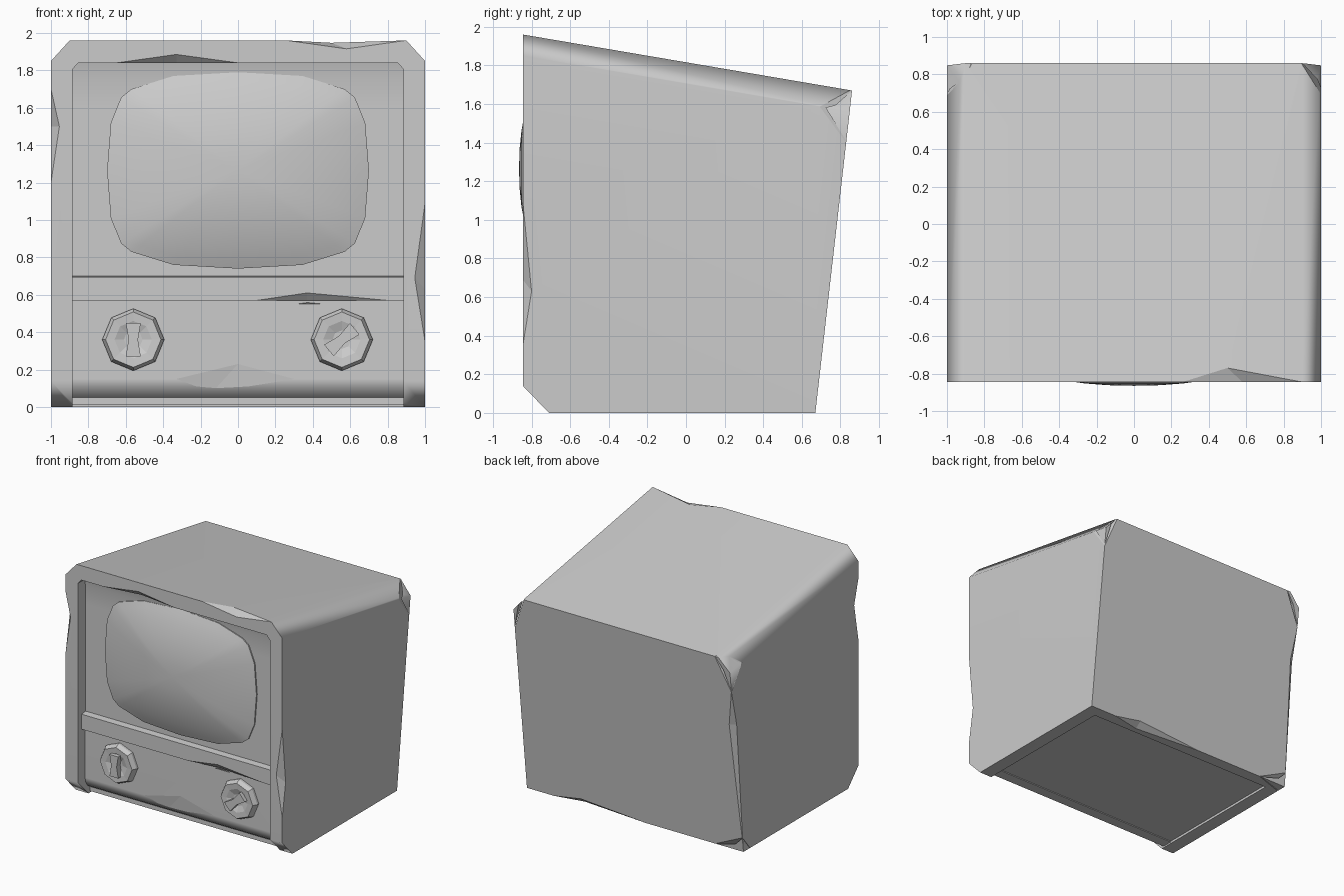
import bpy, bmesh
from math import radians, sin, cos, pi
from mathutils import Vector, Matrix

cube = bpy.data.objects.get("Cube")
if cube:
    bpy.data.objects.remove(cube, do_unlink=True)

GREY = (0.6, 0.6, 0.6, 1)
grey = bpy.data.materials.new("plain grey")
grey.use_nodes = True
grey.diffuse_color = GREY
grey.node_tree.nodes["Principled BSDF"].inputs["Base Color"].default_value = GREY


def finish(name, bm, smooth=None):
    bmesh.ops.recalc_face_normals(bm, faces=bm.faces)
    mesh = bpy.data.meshes.new(name)
    bm.to_mesh(mesh)
    bm.free()
    mesh.materials.append(grey)
    ob = bpy.data.objects.new(name, mesh)
    bpy.context.collection.objects.link(ob)
    if smooth:
        activate(ob)
        bpy.ops.object.shade_smooth_by_angle(angle=radians(smooth))
    return ob


def activate(ob):
    bpy.ops.object.select_all(action='DESELECT')
    ob.select_set(True)
    bpy.context.view_layer.objects.active = ob


def hull(points):
    bm = bmesh.new()
    for p in points:
        bm.verts.new(p)
    bmesh.ops.convex_hull(bm, input=bm.verts)
    bmesh.ops.dissolve_limit(bm, angle_limit=0.01, verts=bm.verts, edges=bm.edges)
    return bm


def mirrored(points):
    return [(s * x, y, z) for x, y, z in points for s in (1, -1)]


def cut(ob, cutter):
    mod = ob.modifiers.new("cut", 'BOOLEAN')
    mod.operation = 'DIFFERENCE'
    mod.solver = 'EXACT'
    mod.object = cutter
    activate(ob)
    bpy.ops.object.modifier_apply(modifier=mod.name)
    bpy.data.objects.remove(cutter, do_unlink=True)


def chip(ob, a, b, p, q):
    """Break a notch from edge a-b, reaching p on one face and q on the other."""
    a, b, p, q = map(Vector, (a, b, p, q))
    m = (p + q) / 2
    pts = [m + (a - m) * 1.2, m + (b - m) * 1.2, p + (p - q) * 0.6, q + (q - p) * 0.6]
    cut(ob, finish("chip_cutter", hull(pts)))


def soften(ob):
    mod = ob.modifiers.new("weighted", 'WEIGHTED_NORMAL')
    mod.keep_sharp = True


def bridge(bm, rings):
    for r0, r1 in zip(rings, rings[1:]):
        n = len(r0)
        for i in range(n):
            bm.faces.new((r0[i], r0[(i + 1) % n], r1[(i + 1) % n], r1[i]))


# Cabinet with sloping roof and back, and a chamfered base
F = -0.845
cabinet = finish("cabinet", hull(mirrored([
    (1, -0.71, 0), (1, F, 0.14), (1, F, 1.85), (0.9, F, 1.96),
    (1, 0.67, 0), (1, 0.848, 1.56), (0.9, 0.86, 1.67)])), 52)

# Front opening and shallow recess underneath
cut(cabinet, finish("opening_cutter", hull(mirrored([
    (x, y, z) for y in (-1.1, -0.68)
    for x, z in ((0.885, -0.2), (0.885, 1.805), (0.855, 1.84))]))))
cut(cabinet, finish("base_cutter", hull(mirrored([
    (0.885, y, z) for y in (-1, 0.57) for z in (-0.2, 0.02)]))))

# Worn edges of the cabinet
for worn in (
    ((1, F, 0.35), (1, F, 1.09), (0.945, F, 0.69), (1, -0.80, 0.63)),
    ((-1, F, 1.2), (-1, F, 1.7), (-0.955, F, 1.5), (-1, -0.79, 1.5)),
    ((0.26, F, 1.96), (0.9, F, 1.96), (0.58, F, 1.915), (0.5, -0.77, 1.947)),
    ((-0.65, F, 1.84), (0, F, 1.84), (-0.33, F, 1.885), (-0.33, -0.8, 1.84)),
    ((-1, 0.83, 1.4), (-0.87, 0.86, 1.67), (-0.98, 0.73, 1.60), (-0.94, 0.85, 1.57)),
    ((1, 0.83, 1.41), (0.9, 0.86, 1.67), (1, 0.72, 1.585), (0.95, 0.855, 1.61)),
    ((-1, 0.68, 0.1), (-1, 0.83, 1.4), (-1, 0.76, 1.1), (-0.95, 0.8, 1.1)),
    ((0.75, 0.67, 0), (-0.1, 0.67, 0), (0.5, 0.676, 0.045), (0.5, 0.62, 0)),
    ((-0.75, 0.67, 0), (-1, 0.685, 0.12), (-0.98, 0.6, 0), (-0.93, 0.676, 0.05)),
):
    chip(cabinet, *worn)
soften(cabinet)

# Recessed front panel with a cross bar and rolled lower edge
profile = [(-0.60, 1.86), (-0.775, 1.86), (-0.75, 1.76), (-0.745, 1.6), (-0.745, 0.70),
           (-0.80, 0.695), (-0.80, 0.57), (-0.755, 0.57), (-0.755, 0.15), (-0.745, 0.11),
           (-0.725, 0.075), (-0.69, 0.05), (-0.69, 0.013), (-0.60, 0.013)]
bm = bmesh.new()
ends = [[bm.verts.new((x, y, z)) for y, z in profile] for x in (-0.886, 0.886)]
bridge(bm, ends)
for end in ends:
    bm.faces.new(end)
panel = finish("front_panel", bm, 35)
chip(panel, (0.1, -0.8, 0.57), (0.8, -0.8, 0.57), (0.37, -0.8, 0.61), (0.37, -0.765, 0.57))
chip(panel, (-0.33, -0.755, 0.15), (0.3, -0.755, 0.15), (0, -0.755, 0.23), (-0.1, -0.742, 0.12))
soften(panel)

# Bulging screen built from shrinking rings of a rounded outline
quarter = [(0.70, 0), (0.68, 0.255), (0.625, 0.39), (0.57, 0.435), (0.345, 0.505)]
outline = quarter + [(0, 0.525)] + [(-x, z) for x, z in quarter[::-1]]
outline += [(-x, -z) for x, z in outline[1:-1]]
bm = bmesh.new()
rings = []
for s, y in [(1, -0.70)] + [(s, -0.865 + 0.108 * s ** 2.2) for s in (1, 0.92, 0.8, 0.6, 0.38, 0.2)]:
    rings.append([bm.verts.new((x * s, y, 1.265 + z * s)) for x, z in outline])
bridge(bm, rings)
tip = bm.verts.new((0, -0.865, 1.265))
for i, v in enumerate(rings[-1]):
    bm.faces.new((v, rings[-1][i - 1], tip))
finish("screen", bm, 40)


# Octagonal dished dials with waisted grips
def dial(name, x, turn):
    place = Matrix.Translation((x, 0, 0.36)) @ Matrix.Rotation(radians(turn), 4, 'Y')
    bm = bmesh.new()
    rings = [[bm.verts.new((x + r * sin(i * pi / 4), y, 0.36 + r * cos(i * pi / 4)))
              for i in range(8)]
             for r, y in ((0.166, -0.74), (0.166, -0.775), (0.148, -0.81), (0.1, -0.807), (0.05, -0.79))]
    bridge(bm, rings)
    bm.faces.new(rings[-1])
    finish(name + "_dial", bm)

    bm = bmesh.new()
    waist = [(0.04, 0.09), (0.025, 0), (0.04, -0.09), (-0.04, -0.09), (-0.025, 0), (-0.04, 0.09)]
    rings = [[bm.verts.new(place @ Vector((px, y, pz))) for px, pz in waist]
             for y in (-0.78, -0.838)]
    bridge(bm, rings)
    for ring in rings:
        bm.faces.new(ring)
    finish(name + "_grip", bm)


dial("right", -0.56, 0)
dial("left", 0.555, 50)
